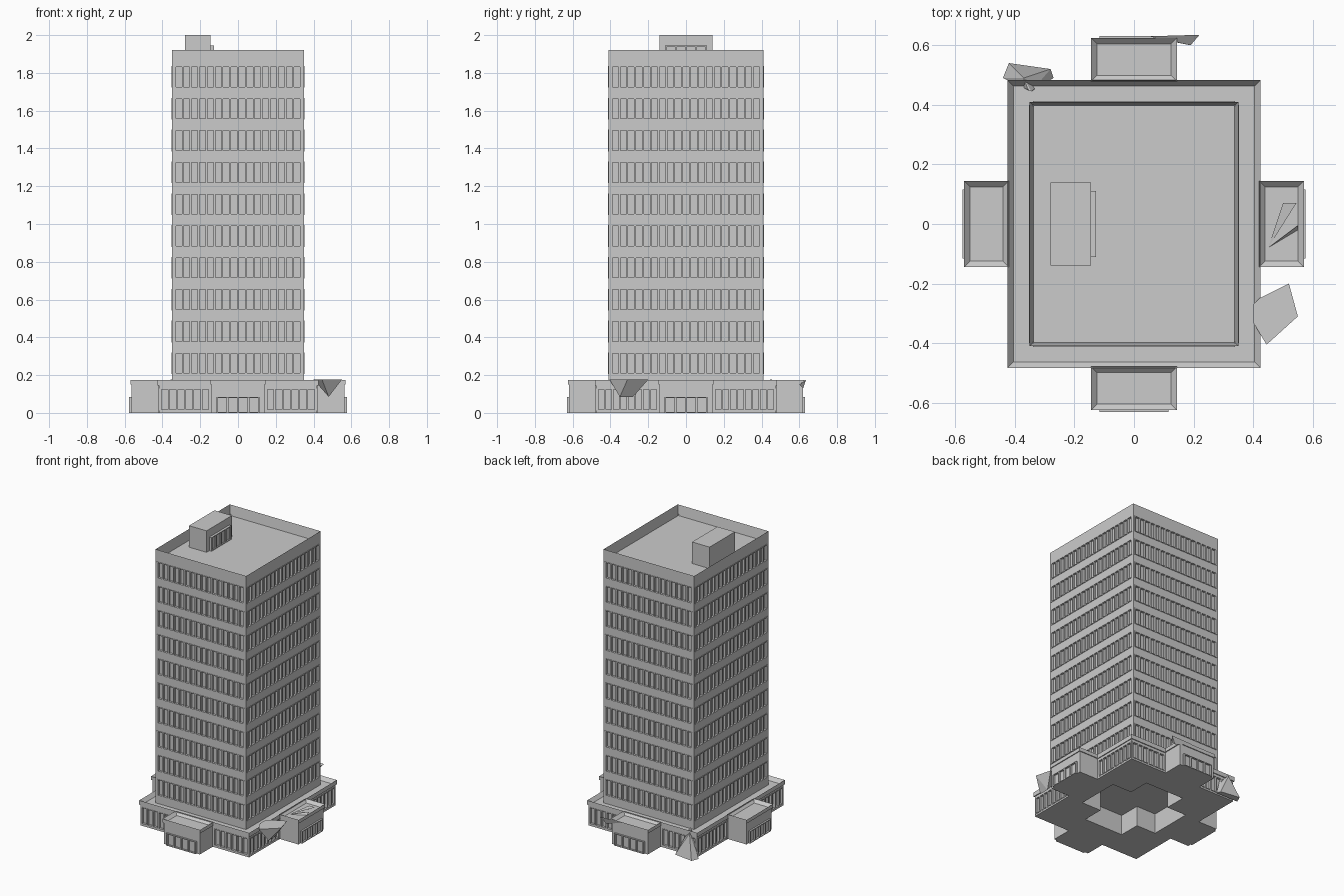
import bpy, bmesh
from mathutils import Vector

cube = bpy.data.objects.get("Cube")
if cube:
    bpy.data.objects.remove(cube, do_unlink=True)

GREY = (0.6, 0.6, 0.6, 1)
mat = bpy.data.materials.new("concrete grey")
mat.use_nodes = True
mat.diffuse_color = GREY
mat.node_tree.nodes["Principled BSDF"].inputs["Base Color"].default_value = GREY


def finish(name, bm):
    bmesh.ops.recalc_face_normals(bm, faces=bm.faces[:])
    mesh = bpy.data.meshes.new(name)
    bm.to_mesh(mesh)
    bm.free()
    mesh.materials.append(mat)
    obj = bpy.data.objects.new(name, mesh)
    bpy.context.collection.objects.link(obj)
    return obj


def box(bm, x0, x1, y0, y1, z0, z1):
    vs = bmesh.ops.create_cube(bm, size=1)["verts"]
    for v in vs:
        v.co = Vector(((x0, x1)[v.co.x > 0], (y0, y1)[v.co.y > 0], (z0, z1)[v.co.z > 0]))


def tray(bm, x0, x1, y0, y1, z0, z1, rim, depth):
    """Closed block whose top is inset by rim and sunk by depth."""
    n = len(bm.faces)
    box(bm, x0, x1, y0, y1, z0, z1)
    bm.faces.ensure_lookup_table()
    top = max(bm.faces[n:], key=lambda f: f.calc_center_median().z)
    bmesh.ops.inset_region(bm, faces=[top], thickness=rim, use_even_offset=True)
    for v in top.verts:
        v.co.z -= depth


def wall_box(bm, side, plane, u0, u1, d0, d1, z0, z1):
    """Box on a wall: u runs along the wall, d is the distance out of the plane."""
    axis, sign = side
    a, b = sorted((sign * (plane + d0), sign * (plane + d1)))
    if axis == "x":
        box(bm, a, b, u0, u1, z0, z1)
    else:
        box(bm, u0, u1, a, b, z0, z1)


def window_band(bm, side, plane, u0, u1, z0, z1, panes, depth, proud):
    """Rails and mullions framing a row of panes set into the wall."""
    t = 0.005
    step = (u1 - u0) / panes
    for i in range(panes + 1):
        u = u0 + i * step
        wall_box(bm, side, plane, u - t, u + t, -depth, proud, z0, z1)
    for z in (z0, z1 - t):
        wall_box(bm, side, plane, u0, u1, -depth, proud, z, z + t)


SIDES = [("y", -1), ("y", 1), ("x", 1), ("x", -1)]

# Tower: recessed glass core, solid storey bands, corner piers and parapet
TX, TY, D = 0.35, 0.41, 0.012
ROWS = [0.205 + 0.1685 * i for i in range(10)]
H = 0.115

bm = bmesh.new()
box(bm, -TX + D, TX - D, -TY + D, TY - D, 0.14, 1.84)
finish("tower_glass", bm)

bm = bmesh.new()
bottom = 0.14
for z in ROWS:
    box(bm, -TX, TX, -TY, TY, bottom, z)
    bottom = z + H
tray(bm, -TX, TX, -TY, TY, bottom, 1.92, 0.012, 0.07)
for sx in (-1, 1):
    for sy in (-1, 1):
        x0, x1 = sorted((sx * TX, sx * (TX - 0.015)))
        y0, y1 = sorted((sy * TY, sy * (TY - 0.015)))
        box(bm, x0, x1, y0, y1, 0.15, 1.86)
finish("tower_walls", bm)

bm = bmesh.new()
for z in ROWS:
    for side in SIDES:
        plane, half, panes = (TX, TY, 19) if side[0] == "x" else (TY, TX, 16)
        window_band(bm, side, plane, -half + 0.016, half - 0.016, z, z + H, panes, D, 0.003)
finish("tower_window_frames", bm)

# Rooftop plant room with glazed front
bm = bmesh.new()
box(bm, -0.28, -0.145, -0.14, 0.14, 1.85, 2.0)
finish("plant_room", bm)
bm = bmesh.new()
box(bm, -0.15, -0.137, -0.11, 0.11, 1.85, 1.945)
window_band(bm, ("x", -1), 0.137, -0.105, 0.105, 1.85, 1.945, 4, 0.0, -0.009)
finish("plant_room_doors", bm)

# Podium with a cross-shaped hollow underneath
BX, BY, PW = 0.425, 0.483, 0.145
bm = bmesh.new()
tray(bm, -BX, BX, -BY, BY, 0.145, 0.175, 0.02, 0.025)
finish("podium_roof", bm)

bm = bmesh.new()
HOLE, W = 0.30, 0.15
for sx in (-1, 1):
    for sy in (-1, 1):
        x0, x1 = sorted((sx * W, sx * (BX - 0.02)))
        y0, y1 = sorted((sy * W, sy * (BY - 0.02)))
        box(bm, x0, x1, y0, y1, 0, 0.145)
for s in (-1, 1):
    x0, x1 = sorted((s * HOLE, s * (BX - 0.005)))
    box(bm, x0, x1, -W, W, 0, 0.145)
    y0, y1 = sorted((s * HOLE, s * (BY - 0.005)))
    box(bm, -W, W, y0, y1, 0, 0.145)
finish("podium_walls", bm)

bm = bmesh.new()
for axis, sign in SIDES:
    plane, half, panes = (BX, BY, 8) if axis == "x" else (BY, BX, 6)
    for s in (-1, 1):
        u0, u1 = sorted((s * (PW + 0.005), s * (half - 0.015)))
        side = (axis, sign)
        window_band(bm, side, plane, u0, u1, 0.012, 0.13, panes, 0.02, -0.004)
        wall_box(bm, side, plane, u0, u1, -0.02, -0.006, 0, 0.014)
        wall_box(bm, side, plane, u0, u1, -0.02, -0.006, 0.13, 0.145)
        c0, c1 = sorted((s * (half - 0.018), s * (half - 0.006)))
        wall_box(bm, side, plane, c0, c1, -0.02, -0.006, 0, 0.145)
finish("podium_window_frames", bm)

# Entrance porches with sunk roofs, cornices and door frames
porch, doors = bmesh.new(), bmesh.new()
for side in SIDES:
    axis, sign = side
    start, end = (BX, 0.57) if axis == "x" else (BY, 0.625)
    a, b = sorted((sign * (start - 0.005), sign * end))
    c = sorted((sign * (start - 0.005), sign * (end - 0.006)))
    if axis == "x":
        tray(porch, a, b, -PW, PW, 0.15, 0.175, 0.02, 0.02)
        box(porch, *c, -PW + 0.006, PW - 0.006, 0, 0.15)
    else:
        tray(porch, -PW, PW, a, b, 0.15, 0.175, 0.02, 0.02)
        box(porch, -PW + 0.006, PW - 0.006, *c, 0, 0.15)
    window_band(doors, side, end, -0.11, 0.11, 0, 0.085, 4, 0.008, 0.006)
finish("porches", porch)
finish("porch_doors", doors)


# Broken slabs around the podium
def shard(name, points):
    bm = bmesh.new()
    for p in points:
        bm.verts.new(p)
    bmesh.ops.convex_hull(bm, input=bm.verts[:])
    finish(name, bm)


shard("side_slab", [(0.42, -0.25, 0.176), (0.52, -0.2, 0.176), (0.55, -0.31, 0.176),
                    (0.445, -0.405, 0.176), (0.40, -0.33, 0.176), (0.40, -0.27, 0.176),
                    (0.48, -0.35, 0.085), (0.48, -0.28, 0.085)])
shard("corner_slab", [(-0.44, 0.49, 0), (-0.42, 0.54, 0), (-0.28, 0.52, 0), (-0.27, 0.49, 0),
                      (-0.37, 0.49, 0.16), (-0.345, 0.445, 0.178), (-0.355, 0.45, 0.178)])
shard("back_sliver", [(0.05, 0.63, 0.174), (0.22, 0.635, 0.174), (0.19, 0.6, 0.15),
                      (0.14, 0.61, 0.15), (0.18, 0.62, 0.13)])
shard("porch_shard_long", [(0.45, -0.08, 0.156), (0.50, 0.07, 0.174), (0.545, 0.07, 0.174),
                           (0.515, 0.06, 0.16)])
shard("porch_shard_short", [(0.45, -0.08, 0.156), (0.55, -0.005, 0.174), (0.55, -0.02, 0.156)])
